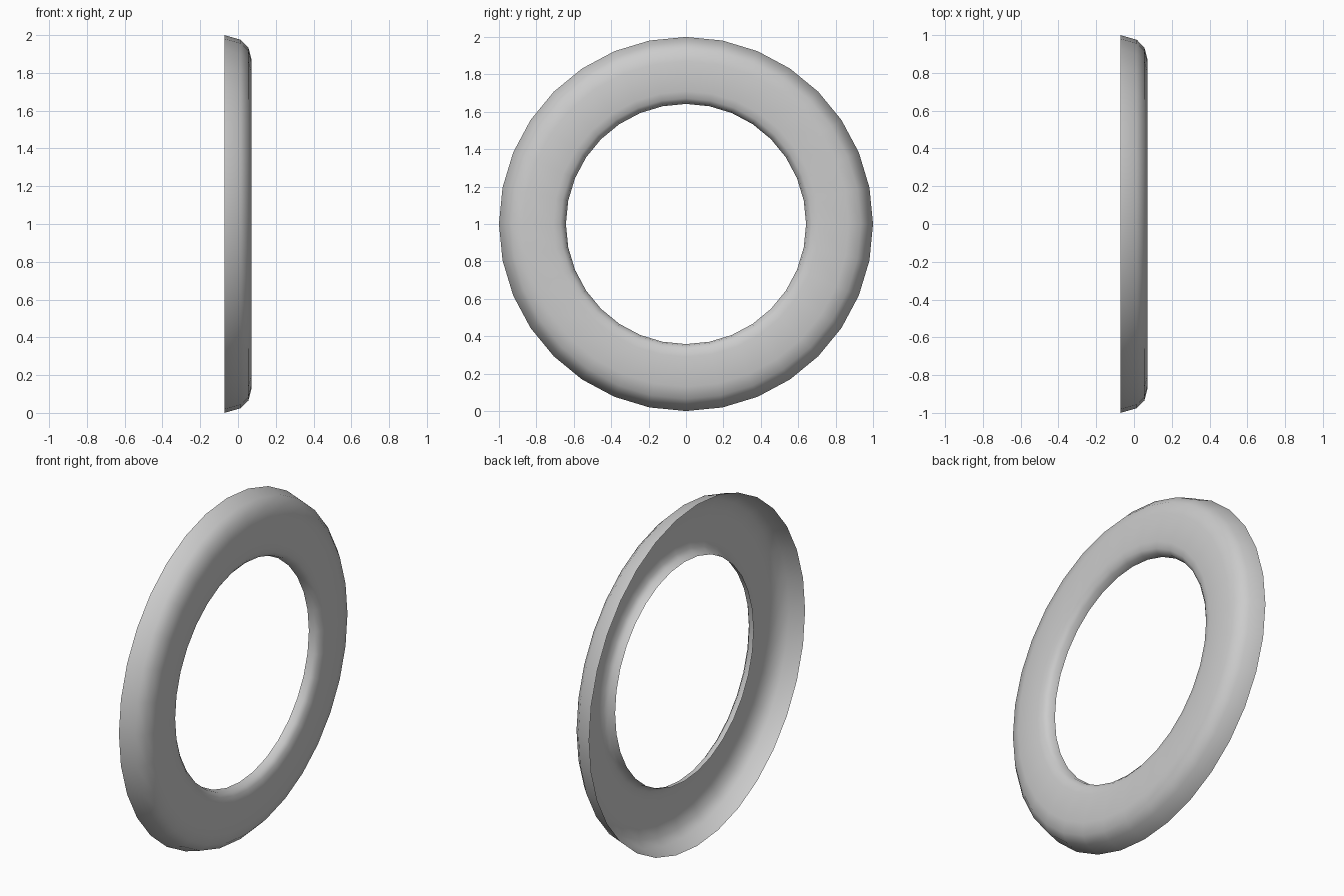
import bpy, bmesh, math
from mathutils import Matrix

if "Cube" in bpy.data.objects:
    bpy.data.objects.remove(bpy.data.objects["Cube"])

SEGMENTS = 32

# Open shell profile as (x, radius): back outer rim, rounded face, inner lip
PROFILE = [(-0.072, 1.0), (0.015, 0.975), (0.055, 0.935), (0.072, 0.87),
           (0.072, 0.71), (0.063, 0.672), (0.045, 0.65), (0.01, 0.642)]

# Revolve the profile around the x axis
bm = bmesh.new()
rings = []
for x, r in PROFILE:
    rings.append([bm.verts.new((x, r * math.cos(2 * math.pi * i / SEGMENTS),
                                r * math.sin(2 * math.pi * i / SEGMENTS)))
                  for i in range(SEGMENTS)])
for a, b in zip(rings, rings[1:]):
    for i in range(SEGMENTS):
        j = (i + 1) % SEGMENTS
        face = bm.faces.new((a[i], a[j], b[j], b[i]))
        face.smooth = True

# Point normals towards the convex front side
bm.normal_update()
if sum(f.normal.x for f in bm.faces) < 0:
    bmesh.ops.reverse_faces(bm, faces=bm.faces[:])
bm.transform(Matrix.Translation((0, 0, 1)))

mesh = bpy.data.meshes.new("ring_shell")
bm.to_mesh(mesh)
bm.free()
ring = bpy.data.objects.new("ring_shell", mesh)
bpy.context.collection.objects.link(ring)
